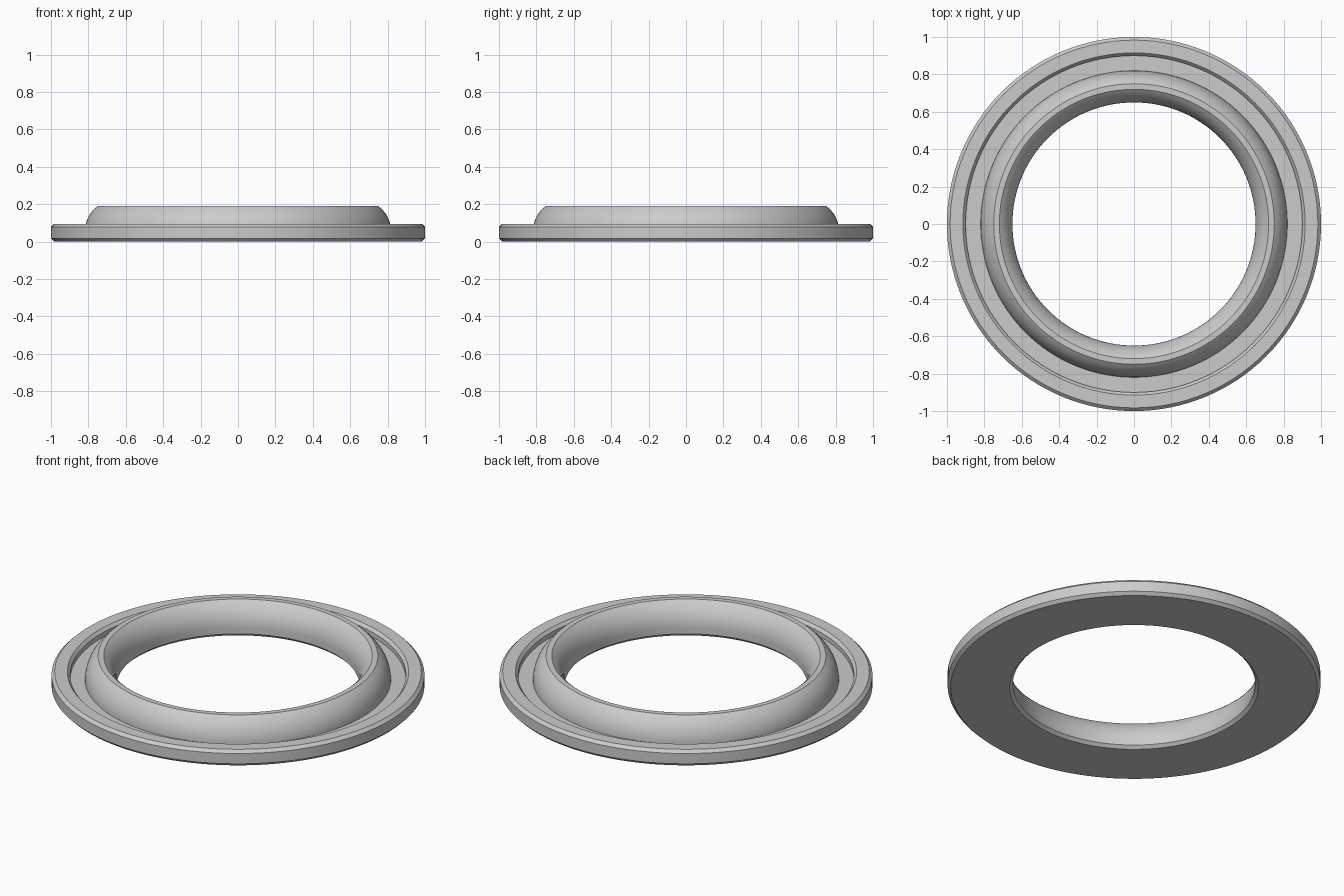
import bpy
import bmesh
from math import cos, sin, pi, radians, asin

cube = bpy.data.objects.get("Cube")
if cube:
    bpy.data.objects.remove(cube, do_unlink=True)

SEGMENTS = 128
BEVEL = 0.017
TOP, FLOOR, CREST = 0.095, 0.05, 0.19
MID, HALF, ARC = 0.735, 0.085, 0.175      # raised lip: centre radius, half width, curve radius
STEPS = 10

# Single grey material
grey = bpy.data.materials.new("light_grey")
grey.use_nodes = True
colour = (0.6, 0.6, 0.6, 1.0)
grey.diffuse_color = colour
grey.node_tree.nodes["Principled BSDF"].inputs["Base Color"].default_value = colour


def lip_side(direction):
    """Curved flank of the raised lip, from the groove floor up to the crest."""
    end = asin((CREST - FLOOR) / ARC)
    points = []
    for i in range(STEPS + 1):
        a = end * i / STEPS
        offset = HALF - ARC + ARC * cos(a)
        points.append((MID + direction * offset, FLOOR + ARC * sin(a)))
    return points


# Closed cross-section: base, outer rim, groove, raised lip, bore
inner = MID - HALF
profile = [
    (inner + BEVEL, 0), (1 - BEVEL, 0), (1, BEVEL), (1, TOP - BEVEL), (1 - BEVEL, TOP),
    (0.915, TOP), (0.9, TOP - BEVEL), (0.9, FLOOR),
]
profile += lip_side(1) + lip_side(-1)[::-1] + [(inner, BEVEL)]

# Revolve the cross-section into a ring
bm = bmesh.new()
rings = []
for s in range(SEGMENTS):
    a = 2 * pi * s / SEGMENTS
    rings.append([bm.verts.new((r * cos(a), r * sin(a), z)) for r, z in profile])
count = len(profile)
for s in range(SEGMENTS):
    here, after = rings[s], rings[(s + 1) % SEGMENTS]
    for i in range(count):
        j = (i + 1) % count
        bm.faces.new((here[i], after[i], after[j], here[j]))
bmesh.ops.recalc_face_normals(bm, faces=bm.faces)

mesh = bpy.data.meshes.new("flanged_ring")
bm.to_mesh(mesh)
bm.free()
mesh.materials.append(grey)
ring = bpy.data.objects.new("flanged_ring", mesh)
bpy.context.collection.objects.link(ring)

# Smooth curves, crisp machined edges
bpy.ops.object.select_all(action='DESELECT')
ring.select_set(True)
bpy.context.view_layer.objects.active = ring
bpy.ops.object.shade_smooth_by_angle(angle=radians(25))
